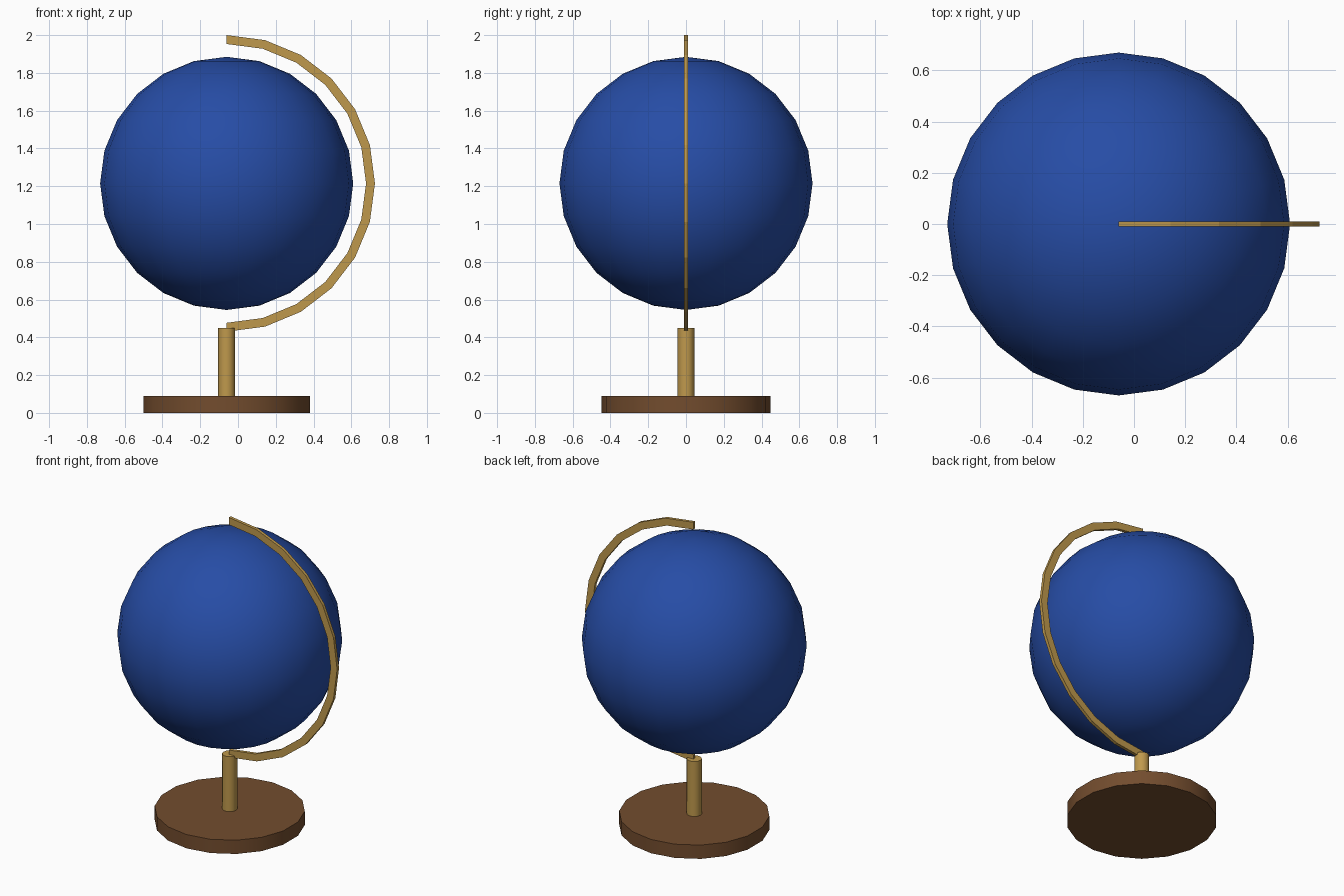
import bpy, bmesh
from math import sin, cos, pi, radians

if "Cube" in bpy.data.objects:
    bpy.data.objects.remove(bpy.data.objects["Cube"], do_unlink=True)

AXIS_X = -0.06      # vertical axis shared by all parts
GLOBE_Z = 1.215     # globe centre height


def material(name, colour):
    linear = [((c + 0.055) / 1.055) ** 2.4 for c in colour] + [1]
    mat = bpy.data.materials.new(name)
    mat.use_nodes = True
    mat.diffuse_color = linear
    mat.node_tree.nodes["Principled BSDF"].inputs["Base Color"].default_value = linear
    return mat


def finish(obj, name, mat, angle=35):
    obj.name = obj.data.name = name
    obj.data.materials.append(mat)
    bpy.ops.object.select_all(action="DESELECT")
    obj.select_set(True)
    bpy.context.view_layer.objects.active = obj
    bpy.ops.object.shade_smooth_by_angle(angle=radians(angle))


def cylinder(name, mat, sides, radius, bottom, top):
    bpy.ops.mesh.primitive_cylinder_add(
        vertices=sides, radius=radius, depth=top - bottom,
        location=(AXIS_X, 0, (bottom + top) / 2))
    finish(bpy.context.object, name, mat)


wood = material("brown wood", (0.45, 0.30, 0.18))
brass = material("brass", (0.75, 0.60, 0.30))
blue = material("ocean blue", (0.15, 0.30, 0.65))

# Stand
cylinder("base", wood, 18, 0.447, 0, 0.09)
cylinder("post", brass, 12, 0.045, 0.09, 0.45)

# Globe ball
bpy.ops.mesh.primitive_uv_sphere_add(
    segments=24, ring_count=12, radius=0.67, location=(AXIS_X, 0, GLOBE_Z))
finish(bpy.context.object, "globe", blue)

# Half-circle arm: a flat rectangular bar swept from top to bottom
INNER, OUTER, HALF, STEPS = 0.738, 0.785, 0.01, 12
bm = bmesh.new()
rings = []
for i in range(STEPS + 1):
    a = pi * i / STEPS
    rings.append([bm.verts.new((r * sin(a), y, r * cos(a)))
                  for r, y in ((INNER, -HALF), (OUTER, -HALF), (OUTER, HALF), (INNER, HALF))])
for a, b in zip(rings, rings[1:]):
    for k in range(4):
        n = (k + 1) % 4
        bm.faces.new((a[k], a[n], b[n], b[k]))
bm.faces.new(rings[0])
bm.faces.new(rings[-1])
bmesh.ops.recalc_face_normals(bm, faces=bm.faces)
mesh = bpy.data.meshes.new("meridian_arm")
bm.to_mesh(mesh)
bm.free()
arm = bpy.data.objects.new("meridian_arm", mesh)
arm.location = (AXIS_X, 0, GLOBE_Z)
bpy.context.collection.objects.link(arm)
finish(arm, "meridian_arm", brass, 10)
